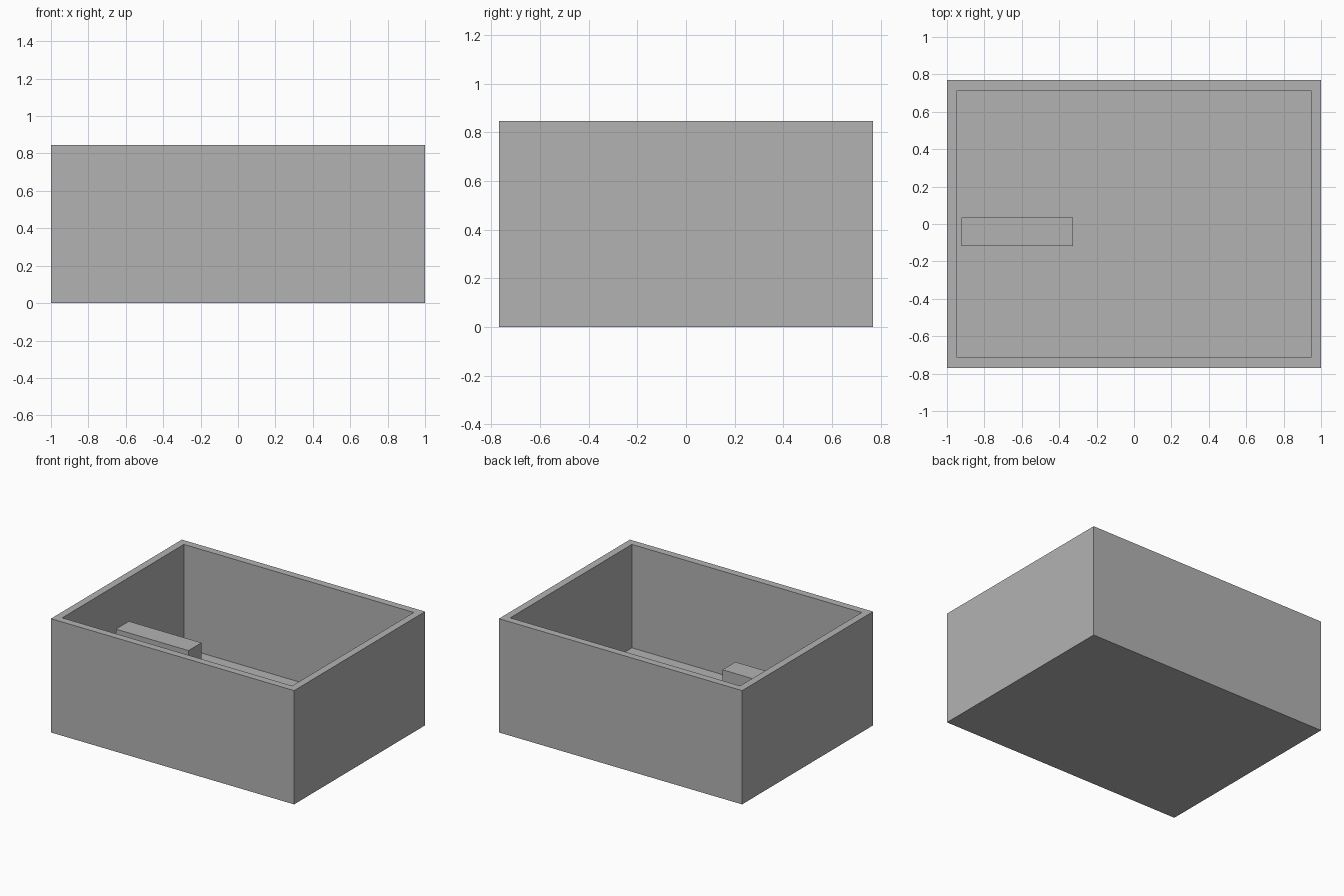
import bpy
import bmesh
from mathutils import Matrix, Vector

default = bpy.data.objects.get("Cube")
if default:
    bpy.data.objects.remove(default, do_unlink=True)

# Overall size and wall thickness
HALF_X, HALF_Y, HEIGHT, WALL = 1.0, 0.769, 0.846, 0.077

grey = bpy.data.materials.new("plain grey")
grey.use_nodes = True
colour = (0.45, 0.45, 0.45, 1.0)
grey.diffuse_color = colour
grey.node_tree.nodes["Principled BSDF"].inputs["Base Color"].default_value = colour


def box_mesh(low, high):
    low, high = Vector(low), Vector(high)
    bm = bmesh.new()
    place = Matrix.Translation((low + high) / 2) @ Matrix.Diagonal((*(high - low), 1))
    bmesh.ops.create_cube(bm, size=1, matrix=place)
    return bm


def add_object(name, bm):
    mesh = bpy.data.meshes.new(name)
    bm.to_mesh(mesh)
    bm.free()
    mesh.materials.append(grey)
    obj = bpy.data.objects.new(name, mesh)
    bpy.context.collection.objects.link(obj)
    return obj


# Open box: inset the top face for the rim, then push it down to the floor
bm = box_mesh((-HALF_X, -HALF_Y, 0), (HALF_X, HALF_Y, HEIGHT))
bm.normal_update()
top = max(bm.faces, key=lambda f: f.calc_center_median().z)
bmesh.ops.inset_region(bm, faces=[top], thickness=WALL)
pushed = bmesh.ops.extrude_face_region(bm, geom=[top])
verts = [g for g in pushed["geom"] if isinstance(g, bmesh.types.BMVert)]
bmesh.ops.translate(bm, verts=verts, vec=(0, 0, WALL - HEIGHT))
if top.is_valid:
    bmesh.ops.delete(bm, geom=[top], context="FACES_ONLY")
bmesh.ops.recalc_face_normals(bm, faces=bm.faces)
add_object("open_box", bm)

# Low partition standing on the floor against the side wall
add_object("partition", box_mesh((-HALF_X + WALL, -0.117, WALL), (-0.325, 0.035, 0.54)))
